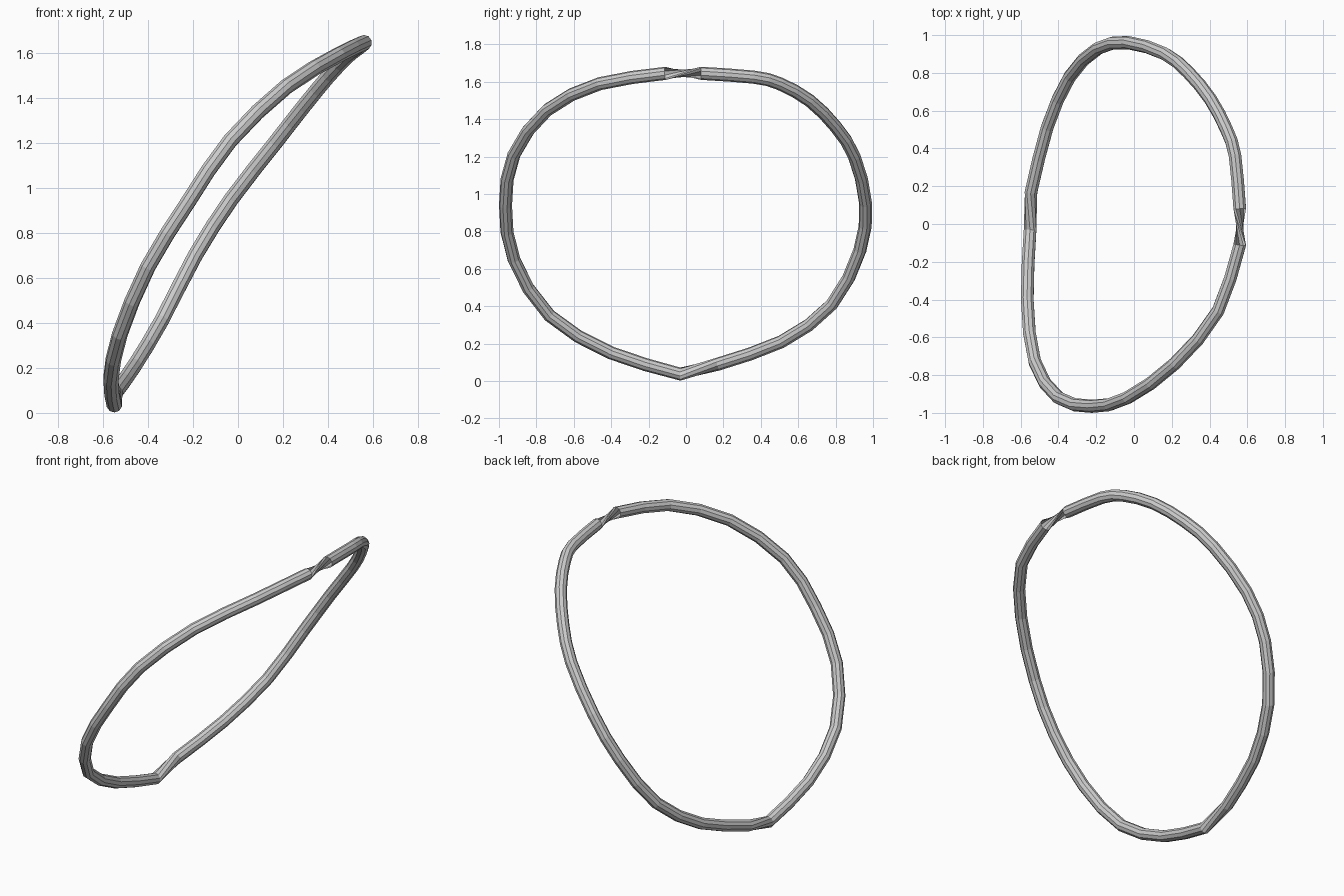
import bpy
import bmesh
import math
from mathutils import Vector

cube = bpy.data.objects.get("Cube")
if cube:
    bpy.data.objects.remove(cube, do_unlink=True)

SIDES = 10
RADIUS = 0.035
PINCH_SHIFT = 4   # vertices of twist across the pinched joint at the top
KINK_SHIFT = 1    # vertices of twist across the kink at the bottom

# Centre line: front half runs down from the pinch, back half climbs to it
front_half = [
    (0.56, -0.11, 1.645), (0.445, -0.46, 1.59), (0.215, -0.74, 1.45),
    (-0.035, -0.92, 1.21), (-0.22, -0.965, 0.94), (-0.4, -0.92, 0.65),
    (-0.525, -0.73, 0.35), (-0.565, -0.4, 0.15), (-0.55, -0.03, 0.037),
]
back_half = [
    (-0.545, 0.17, 0.09), (-0.46, 0.51, 0.21), (-0.34, 0.78, 0.41),
    (-0.19, 0.93, 0.7), (-0.03, 0.96, 0.95), (0.165, 0.9, 1.2),
    (0.29, 0.8, 1.36), (0.405, 0.66, 1.5), (0.49, 0.5, 1.59),
    (0.535, 0.36, 1.625), (0.56, 0.08, 1.645),
]


def refine(points):
    """Insert a curved midpoint between each pair of path points."""
    pts = [Vector(p) for p in points]
    padded = [2 * pts[0] - pts[1]] + pts + [2 * pts[-1] - pts[-2]]
    result = []
    for a, b, c, d in zip(padded, padded[1:], padded[2:], padded[3:]):
        result += [b, (9 * (b + c) - a - d) / 16]
    return result + [pts[-1]]


def add_ring(bm, centre, tangent, reference):
    """Add a round cross-section square to the path."""
    side = tangent.cross(reference).normalized()
    up = side.cross(tangent).normalized()
    ring = []
    for i in range(SIDES):
        angle = math.tau * i / SIDES
        offset = side * math.cos(angle) + up * math.sin(angle)
        ring.append(bm.verts.new(centre + offset * RADIUS))
    return ring


def bridge(bm, ring_a, ring_b, shift):
    """Join two cross-sections, turning the second by whole vertices."""
    for i in range(SIDES):
        j = (i + 1) % SIDES
        bm.faces.new((ring_a[i], ring_a[j],
                      ring_b[(j + shift) % SIDES], ring_b[(i + shift) % SIDES]))


def build_loop():
    front = refine(front_half)
    path = front + refine(back_half)
    count = len(path)
    kink = len(front) - 1

    # Average normal of the tilted loop keeps every section aligned
    normal = Vector()
    for k, point in enumerate(path):
        normal += point.cross(path[(k + 1) % count])
    normal.normalize()

    bm = bmesh.new()
    rings = []
    for k, point in enumerate(path):
        tangent = (path[(k + 1) % count] - path[k - 1]).normalized()
        rings.append(add_ring(bm, point, tangent, normal))
    for k in range(count):
        shift = 0
        if k == kink:
            shift = KINK_SHIFT
        elif k == count - 1:
            shift = PINCH_SHIFT
        bridge(bm, rings[k], rings[(k + 1) % count], shift)
    bmesh.ops.recalc_face_normals(bm, faces=bm.faces)

    mesh = bpy.data.meshes.new("twisted_loop")
    bm.to_mesh(mesh)
    bm.free()
    loop = bpy.data.objects.new("twisted_loop", mesh)
    bpy.context.collection.objects.link(loop)


build_loop()
